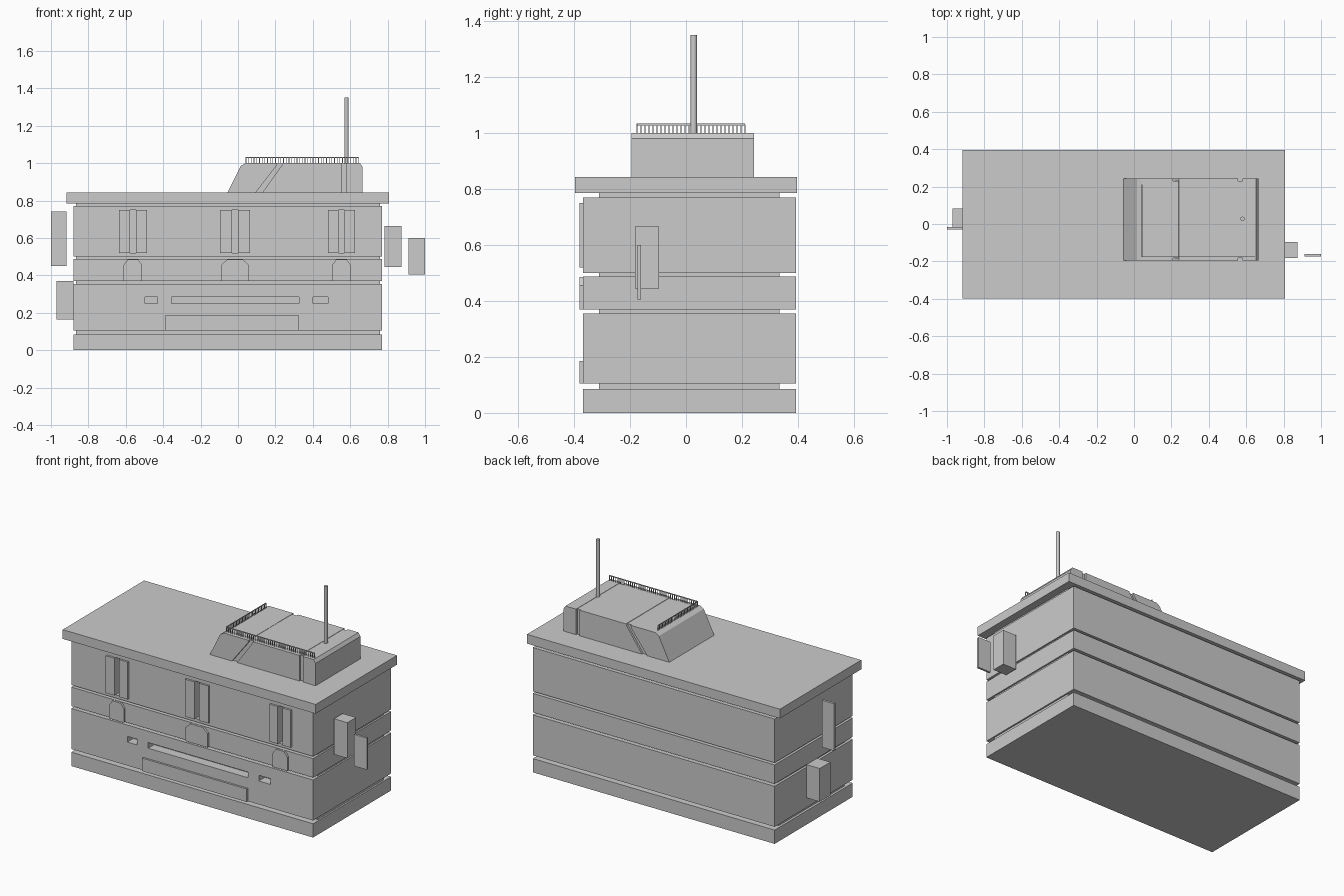
import bpy, bmesh
from mathutils import Vector

if "Cube" in bpy.data.objects:
    bpy.data.objects.remove(bpy.data.objects["Cube"])


def mesh_object(name, bm):
    bmesh.ops.recalc_face_normals(bm, faces=bm.faces)
    me = bpy.data.meshes.new(name)
    bm.to_mesh(me)
    bm.free()
    ob = bpy.data.objects.new(name, me)
    bpy.context.collection.objects.link(ob)
    return ob


def add_box(bm, x0, x1, y0, y1, z0, z1):
    vs = bmesh.ops.create_cube(bm, size=1)['verts']
    for v in vs:
        v.co = Vector((x0 if v.co.x < 0 else x1,
                       y0 if v.co.y < 0 else y1,
                       z0 if v.co.z < 0 else z1))
    return vs


def box(name, *b):
    bm = bmesh.new()
    add_box(bm, *b)
    return mesh_object(name, bm)


def prism(name, pts, y0, y1):
    """Extrude an x-z outline along y."""
    bm = bmesh.new()
    f = bm.faces.new([bm.verts.new((x, y0, z)) for x, z in pts])
    r = bmesh.ops.extrude_face_region(bm, geom=[f])
    for v in r['geom']:
        if isinstance(v, bmesh.types.BMVert):
            v.co.y = y1
    return mesh_object(name, bm)


def cut(ob, boxes):
    bm = bmesh.new()
    for b in boxes:
        add_box(bm, *b)
    cutter = mesh_object(ob.name + "_cutter", bm)
    m = ob.modifiers.new("openings", 'BOOLEAN')
    m.object, m.operation, m.solver = cutter, 'DIFFERENCE', 'EXACT'
    bpy.context.view_layer.objects.active = ob
    bpy.ops.object.modifier_apply(modifier=m.name)
    bpy.data.objects.remove(cutter)


X0, X1, Y0, Y1 = -0.88, 0.77, -0.368, 0.393

# Inset core seen in the grooves, and the four wall bands
box("core", X0 + 0.015, X1 - 0.01, -0.31, 0.333, 0.02, 0.80)
box("base_band", X0, X1, Y0, Y1, 0, 0.085)
lower = box("lower_band", X0, X1, Y0, Y1, 0.105, 0.355)
box("middle_band", X0, X1, Y0, Y1, 0.37, 0.487)
upper = box("upper_band", X0, X1, Y0, Y1, 0.50, 0.77)
box("roof_slab", -0.918, 0.808, -0.397, 0.396, 0.785, 0.842)

# Slots in the lower band
cut(lower, [(a, b, -0.5, -0.308, 0.25, 0.285)
            for a, b in ((-0.497, -0.43), (-0.355, 0.325), (0.40, 0.48))])

# Shuttered windows and the arched panels below them
windows = ((-0.562, 0.075, 0.05), (-0.016, 0.08, 0.075), (0.553, 0.072, 0.05))
cut(upper, [(c - 0.016, c + 0.016, -0.5, -0.33, 0.52, 0.75)
            for c, w, a in windows])
for c, w, a in windows:
    for s in (-1, 1):
        xa, xb = sorted((c + s * 0.016, c + s * w))
        box("shutter", xa, xb, Y0 - 0.012, Y0 + 0.002, 0.52, 0.75)
    prism("arch_panel", [(c - a, 0.37), (c + a, 0.37), (c + a, 0.455),
                         (c + a * 0.55, 0.485), (c - a * 0.55, 0.485),
                         (c - a, 0.455)], Y0 - 0.013, Y0 + 0.002)
box("lower_panel", -0.39, 0.325, Y0 - 0.012, Y0 + 0.002, 0.105, 0.185)


# Side boxes (slightly flared outwards) and loose side plates
def side_box(name, xa, xb, y0, y1, z0, z1, skew):
    bm = bmesh.new()
    for v in add_box(bm, xa, xb, y0, y1, z0, z1):
        if v.co.y > y0 + 0.01 and abs(v.co.x) > 0.9 * max(abs(xa), abs(xb)) \
                and abs(v.co.x) == max(abs(xa), abs(xb)):
            v.co.x += skew
    return mesh_object(name, bm)


side_box("left_side_box", -0.97, X0, -0.022, 0.082, 0.165, 0.37, 0.0)
side_box("right_side_box", 0.782, 0.873, -0.182, -0.097, 0.445, 0.665, -0.008)
box("left_plate", -1.0, -0.916, -0.03, -0.015, 0.45, 0.74)
box("right_plate", 0.912, 1.0, -0.173, -0.16, 0.405, 0.60)

# Roof cabin: recessed core with three full-width segments
Z = 0.842
cy0, cy1 = -0.195, 0.243
prism("cabin_core", [(-0.04, Z), (0.655, Z), (0.655, 0.98), (0.645, 0.998),
                     (0.045, 0.998), (0.02, 0.98)], cy0 + 0.012, cy1 - 0.012)
prism("cabin_front", [(-0.056, Z), (0.095, Z), (0.205, 0.985), (0.208, 1.0),
                      (0.04, 1.0), (0.015, 0.985)], cy0, cy1)
prism("cabin_middle", [(0.13, Z), (0.556, Z), (0.556, 1.0), (0.24, 1.0),
                       (0.232, 0.985)], cy0, cy1)
prism("cabin_rear", [(0.58, Z), (0.666, Z), (0.666, 0.98), (0.652, 1.0),
                     (0.58, 1.0)], cy0, cy1)

# Railing along the front and left edges of the cabin roof
bm = bmesh.new()
t = 0.0018
rx0, rx1, ry0, ry1 = 0.043, 0.645, -0.175, 0.21
add_box(bm, rx0 - t, rx1, ry0 - t, ry0 + t, 1.027, 1.033)
add_box(bm, rx0 - t, rx0 + t, ry0, ry1, 1.027, 1.033)
n, k = 42, 27
posts = [(rx0 + (rx1 - rx0) * i / n, ry0) for i in range(n + 1)]
posts += [(rx0, ry0 + (ry1 - ry0) * i / k) for i in range(1, k + 1)]
for x, y in posts:
    add_box(bm, x - t, x + t, y - t, y + t, 0.998, 1.03)
mesh_object("railing", bm)

# Mast
bpy.ops.mesh.primitive_cylinder_add(vertices=12, radius=0.0115, depth=0.36,
                                    location=(0.58, 0.028, 1.17))
bpy.context.object.name = "mast"
